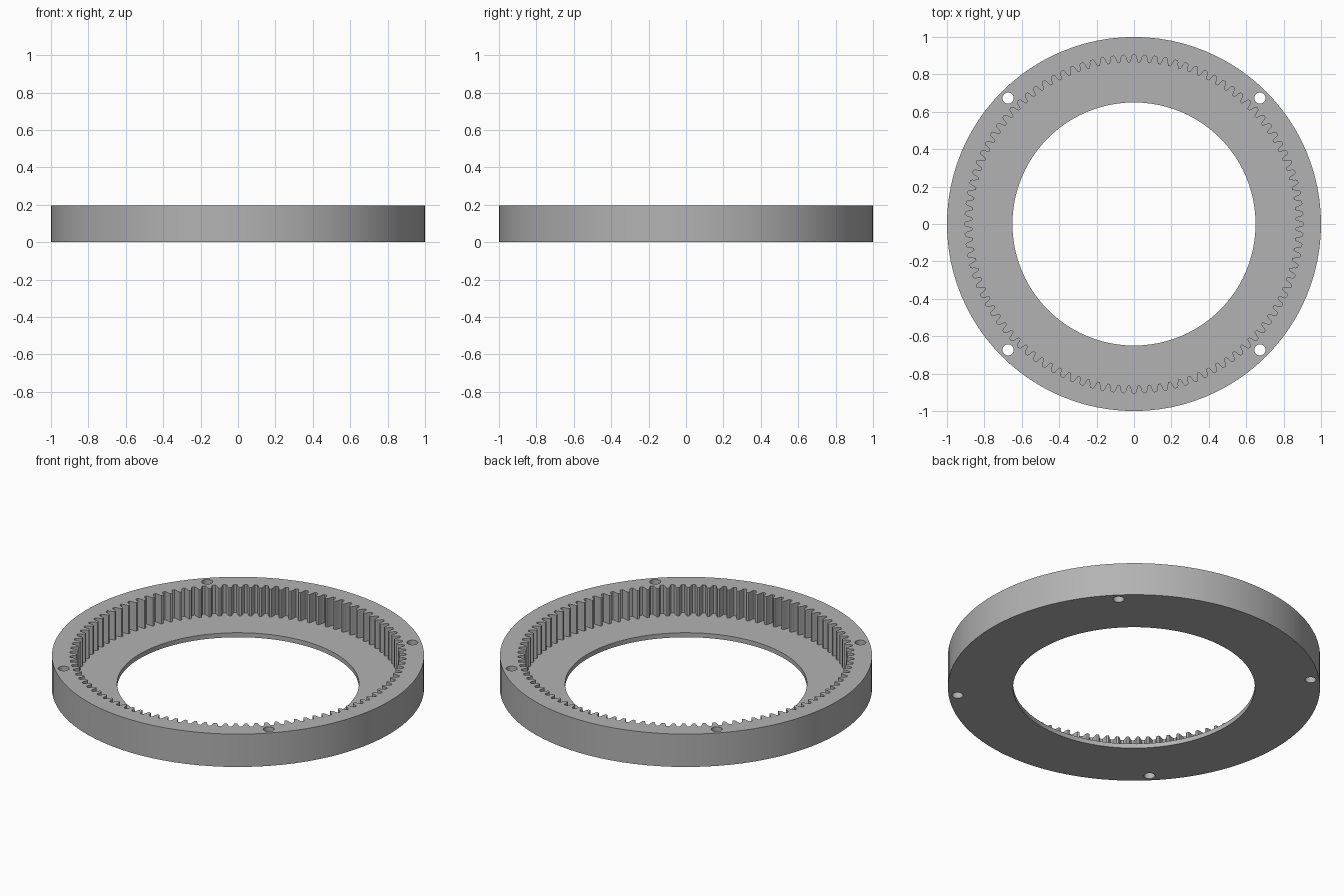
import bpy
import bmesh
from math import sin, cos, tau

HEIGHT = 0.195
FLOOR = 0.027
TEETH = 100

scene = bpy.context.scene
cube = scene.objects.get("Cube")
if cube:
    bpy.data.objects.remove(cube, do_unlink=True)

# Plain grey metal
grey = bpy.data.materials.new("grey metal")
grey.use_nodes = True
colour = (0.45, 0.45, 0.45, 1)
grey.diffuse_color = colour
grey.node_tree.nodes["Principled BSDF"].inputs["Base Color"].default_value = colour


def circle(radius, sides, cx=0, cy=0):
    return [(cx + radius * cos(tau * i / sides), cy + radius * sin(tau * i / sides))
            for i in range(sides)]


def prism(name, outline, bottom, top):
    """Extrude a closed outline between two heights."""
    bm = bmesh.new()
    face = bm.faces.new([bm.verts.new((x, y, bottom)) for x, y in outline])
    side = bmesh.ops.extrude_face_region(bm, geom=[face])
    verts = [g for g in side["geom"] if isinstance(g, bmesh.types.BMVert)]
    bmesh.ops.translate(bm, verts=verts, vec=(0, 0, top - bottom))
    bmesh.ops.recalc_face_normals(bm, faces=bm.faces)
    mesh = bpy.data.meshes.new(name)
    bm.to_mesh(mesh)
    bm.free()
    mesh.materials.append(grey)
    obj = bpy.data.objects.new(name, mesh)
    scene.collection.objects.link(obj)
    return obj


# One tooth space: fraction of the pitch and radius, root to tip and back
half = [(0.12, 0.904), (0.2, 0.897), (0.27, 0.882), (0.35, 0.868), (0.4, 0.865)]
space = [(-f, r) for f, r in reversed(half)] + half
gear_outline = []
for tooth in range(TEETH):
    for fraction, radius in space:
        angle = tau * (tooth + fraction) / TEETH
        gear_outline.append((radius * cos(angle), radius * sin(angle)))

# Solid disc, then the toothed pocket, bore and bolt holes cut out of it
ring = prism("ring_gear", circle(1, 96), 0, HEIGHT)
cutters = [
    prism("pocket_cutter", gear_outline, FLOOR, HEIGHT + 0.1),
    prism("bore_cutter", circle(0.65, 96), -0.1, HEIGHT + 0.05),
]
for sx in (-1, 1):
    for sy in (-1, 1):
        hole = circle(0.03, 24, sx * 0.673, sy * 0.673)
        cutters.append(prism("bolt_hole_cutter", hole, -0.1, HEIGHT + 0.1))

for cutter in cutters:
    cut = ring.modifiers.new(cutter.name, "BOOLEAN")
    cut.operation = "DIFFERENCE"
    cut.solver = "EXACT"
    cut.object = cutter

# Bake the cuts and drop the cutters
depsgraph = bpy.context.evaluated_depsgraph_get()
baked = bpy.data.meshes.new_from_object(ring.evaluated_get(depsgraph))
ring.modifiers.clear()
ring.data = baked
for cutter in cutters:
    bpy.data.objects.remove(cutter, do_unlink=True)

# Smooth round walls with crisp rims
bpy.ops.object.select_all(action="DESELECT")
ring.select_set(True)
bpy.context.view_layer.objects.active = ring
bpy.ops.object.shade_smooth_by_angle(angle=0.35)
